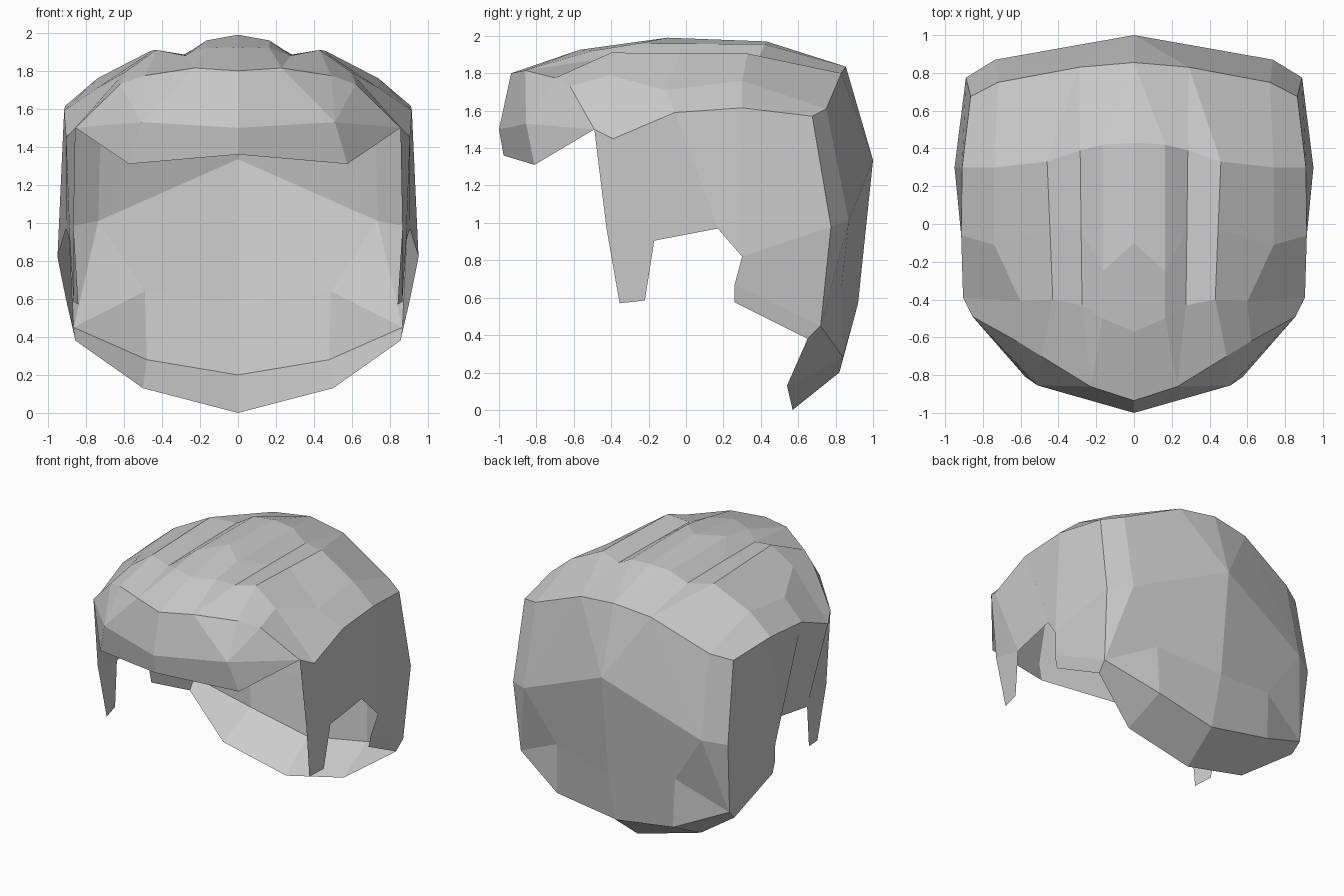
import bpy
import bmesh

default_cube = bpy.data.objects.get("Cube")
if default_cube:
    bpy.data.objects.remove(default_cube, do_unlink=True)


def make_material(name, color):
    material = bpy.data.materials.new(name)
    material.use_nodes = True
    material.diffuse_color = color
    material.node_tree.nodes["Principled BSDF"].inputs["Base Color"].default_value = color
    return material


def build_half_shell(name, strips, material):
    """Bridge pairs of point rows, weld them into one sheet and mirror it."""
    bm = bmesh.new()
    for first_row, second_row in strips:
        for i in range(len(first_row) - 1):
            ring = [first_row[i], first_row[i + 1], second_row[i + 1], second_row[i]]
            corners = list(dict.fromkeys(ring))
            if len(corners) > 2:
                bm.faces.new([bm.verts.new(point) for point in corners])
    bmesh.ops.remove_doubles(bm, verts=bm.verts, dist=0.001)
    bmesh.ops.recalc_face_normals(bm, faces=bm.faces)
    # The highest face must look upward
    highest = max(bm.faces, key=lambda face: face.calc_center_median().z)
    if highest.normal.z < 0:
        bmesh.ops.reverse_faces(bm, faces=bm.faces)
    mesh = bpy.data.meshes.new(name)
    bm.to_mesh(mesh)
    bm.free()
    mesh.materials.append(material)
    shell = bpy.data.objects.new(name, mesh)
    bpy.context.collection.objects.link(shell)
    mirror = shell.modifiers.new("Mirror", "MIRROR")
    mirror.use_axis[0] = True
    mirror.use_clip = True
    return shell


# Crown: rows from the centre line out to the temple, back to front
back_centre, back_inner = (0, .855, 1.835), (.29, .83, 1.8)
back_outer, back_corner = (.72, .75, 1.61), (.865, .675, 1.57)
crown_back = [back_centre, back_centre, back_inner, back_inner, back_outer, back_corner]
crown_rear = [(0, .43, 1.97), (.165, .42, 1.955), (.285, .39, 1.885),
              (.46, .33, 1.905), (.74, .3, 1.76), (.91, .3, 1.615)]
crown_middle = [(0, -.1, 1.99), (.165, -.25, 1.96), (.28, -.03, 1.885),
                (.445, -.03, 1.908), (.74, -.11, 1.71), (.915, -.06, 1.59)]
crown_front = [(0, -.57, 1.925), (.165, -.5, 1.92), (.275, -.43, 1.88),
               (.43, -.4, 1.91), (.6, -.41, 1.79), (.905, -.39, 1.45)]
brow_inner, temple = (.23, -.86, 1.815), (.855, -.49, 1.5)
brow = [(0, -.935, 1.8), brow_inner, brow_inner, (.49, -.7, 1.775), (.62, -.62, 1.73), temple]

# Fringe: overhanging front band that tapers into the temple
fringe_middle = [(0, -1, 1.5)] + [(.51, -.855, 1.53)] * 4 + [temple]
fringe_edge = [(0, -.975, 1.36)] + [(.575, -.81, 1.31)] * 4 + [temple]

# Back: panels from the crown down to the nape
bulge_centre, bulge_outer, bulge_corner = (0, 1, 1.335), (.735, .87, 1.01), (.89, .775, .98)
low_centre, low_dent, low_corner = (0, .92, .57), (.49, .83, .64), (.865, .72, .45)
nape_centre, nape_outer = (0, .82, .2), (.48, .84, .28)
upper_back = [back_centre, back_inner, back_inner, back_outer, back_corner]
bulge = [bulge_centre, bulge_centre, bulge_outer, bulge_outer, bulge_corner]
lower_bulge = [bulge_centre, bulge_outer, bulge_outer, bulge_corner]
lower_back = [low_centre, low_dent, low_corner, low_corner]
nape = [nape_centre, nape_outer, low_corner, low_corner]

# Side: wall with a sideburn in front and an ear notch behind it
ear_back, notch_edge = (.95, .3, .82), (.92, .26, .67)
side_top = [temple, crown_front[-1], crown_middle[-1], crown_rear[-1], back_corner]
sideburn_top = [(.865, -.425, .97), (.885, -.17, .905)]
side_middle = sideburn_top + [(.905, .17, .97), ear_back, bulge_corner]
sideburn_tip = [(.84, -.355, .57), (.865, -.22, .585)]

# Lip: rim folding forward under the back and the sides
rim = [nape_centre, nape_outer, low_corner, notch_edge]
lip = [(0, .57, 0), (.5, .54, .13), (.855, .65, .38), (.9, .26, .575)]

strips = [
    (crown_back, crown_rear), (crown_rear, crown_middle),
    (crown_middle, crown_front), (crown_front, brow),
    (brow, fringe_middle), (fringe_middle, fringe_edge),
    (upper_back, bulge), (lower_bulge, lower_back), (lower_back, nape),
    (side_top, side_middle), (sideburn_top, sideburn_tip),
    ([ear_back, bulge_corner], [notch_edge, low_corner]), (rim, lip),
]
grey = make_material("plain grey", (.6, .6, .6, 1))
build_half_shell("hair_shell", strips, grey)
